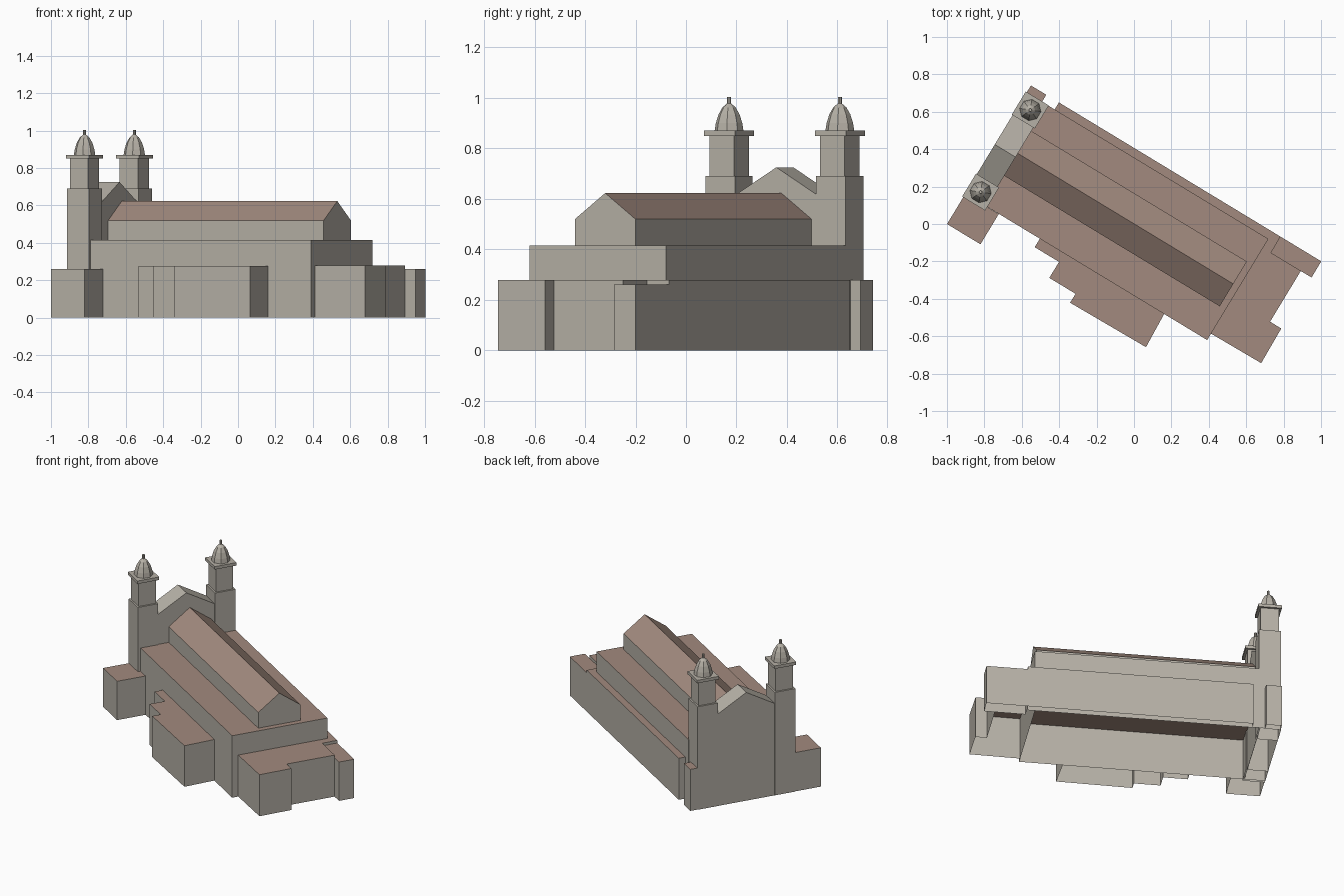
import bpy, bmesh, math
from mathutils import Matrix, Vector

cube = bpy.data.objects.get("Cube")
if cube:
    bpy.data.objects.remove(cube, do_unlink=True)

TURN = math.radians(-31.2)  # the nave runs diagonally across the site


def material(name, rgb):
    m = bpy.data.materials.new(name)
    m.use_nodes = True
    m.diffuse_color = (*rgb, 1)
    m.node_tree.nodes["Principled BSDF"].inputs["Base Color"].default_value = (*rgb, 1)
    return m


stone = material("pale stone", (0.47, 0.44, 0.385))
tile = material("brown roof", (0.36, 0.255, 0.21))


def finish(name, bm, roofed=False, open_base=True):
    """Store the mesh; upward faces become roof, the underside may stay open."""
    bmesh.ops.recalc_face_normals(bm, faces=bm.faces)
    bm.normal_update()
    if open_base:
        under = [f for f in bm.faces if f.normal.z < -0.9]
        bmesh.ops.delete(bm, geom=under, context='FACES_ONLY')
    for f in bm.faces:
        f.material_index = int(roofed and f.normal.z > 0.1)
    me = bpy.data.meshes.new(name)
    bm.to_mesh(me)
    bm.free()
    me.materials.append(stone)
    me.materials.append(tile)
    ob = bpy.data.objects.new(name, me)
    ob.rotation_euler.z = TURN
    bpy.context.collection.objects.link(ob)
    return ob


def extrude(points, offset):
    bm = bmesh.new()
    face = bm.faces.new([bm.verts.new(p) for p in points])
    new = bmesh.ops.extrude_face_region(bm, geom=[face], use_keep_orig=True)["geom"]
    moved = [v for v in new if isinstance(v, bmesh.types.BMVert)]
    bmesh.ops.translate(bm, verts=moved, vec=Vector(offset))
    return bm


def block(name, outline, z0, z1, roofed=True, open_base=True):
    bm = extrude([(u, v, z0) for u, v in outline], (0, 0, z1 - z0))
    return finish(name, bm, roofed, open_base)


def rect(u0, u1, v0, v1):
    return [(u0, v0), (u1, v0), (u1, v1), (u0, v1)]


def gabled(name, u0, u1, v0, v1, base, eave, ridge, roofed):
    mid = (v0 + v1) / 2
    profile = [(v0, base), (v1, base), (v1, eave), (mid, ridge), (v0, eave)]
    bm = extrude([(u0, v, z) for v, z in profile], (u1 - u0, 0, 0))
    return finish(name, bm, roofed)


# Main body and raised nave
block("aisle_block", rect(-0.73, 0.656, -0.328, 0.304), 0, 0.415)
gabled("raised_nave", -0.735, 0.62, -0.139, 0.141, 0.41, 0.52, 0.623, True)

# Thin inner ceiling, brown on both sides
ceiling = block("inner_ceiling", rect(-0.729, 0.655, -0.327, 0.303), 0.272, 0.277,
                open_base=False)
for poly in ceiling.data.polygons:
    poly.material_index = 1

# Low wings
block("left_wing", rect(-0.68, 0.705, 0.3, 0.348), 0, 0.278)
block("left_corner_stub", rect(-0.855, -0.759, 0.298, 0.348), 0, 0.278)
block("rear_corner_room", rect(0.705, 0.96, 0.247, 0.348), 0, 0.26)
block("rear_rooms", [(0.655, -0.288), (0.967, -0.284), (0.963, -0.07), (0.893, -0.07),
                     (0.893, 0.248), (0.706, 0.248), (0.706, 0.304), (0.655, 0.304)], 0, 0.278)
block("side_annex", [(-0.39, -0.327), (-0.39, -0.381), (-0.238, -0.381), (-0.238, -0.481),
                     (-0.074, -0.481), (-0.074, -0.537), (0.396, -0.53), (0.387, -0.327)],
      0, 0.275)
block("front_corner_room", rect(-0.855, -0.646, -0.518, -0.329), 0, 0.26)

# Entrance wall with its gable between the towers
gabled("entrance_gable", -0.857, -0.727, -0.212, 0.168, 0, 0.615, 0.725, False)


def ring(bm, radius, z, cu, cv, sides=8):
    verts = []
    for i in range(sides):
        a = 2 * math.pi * (i + 0.5) / sides
        verts.append(bm.verts.new((cu + radius * math.cos(a), cv + radius * math.sin(a), z)))
    return verts


def dome(name, cu, cv):
    bm = bmesh.new()
    profile = [(0.058, 0.868), (0.053, 0.9), (0.042, 0.935), (0.026, 0.963),
               (0.008, 0.978), (0.008, 1.003)]
    rings = [ring(bm, r, z, cu, cv) for r, z in profile]
    for low, high in zip(rings, rings[1:]):
        for i in range(len(low)):
            j = (i + 1) % len(low)
            bm.faces.new((low[i], low[j], high[j], high[i]))
    bm.faces.new(rings[0][::-1])
    bm.faces.new(rings[-1])
    return finish(name, bm)


# Twin towers: lower shaft, belfry, cornice slab and faceted dome
for side, cv in (("right", -0.279), ("left", 0.234)):
    cu = -0.79
    for part, half, z0, z1 in (("shaft", 0.068, 0, 0.69), ("belfry", 0.057, 0.69, 0.852),
                               ("cornice", 0.072, 0.85, 0.87)):
        block(f"{side}_tower_{part}", rect(cu - half, cu + half, cv - half, cv + half),
              z0, z1, roofed=False, open_base=part != "cornice")
    dome(f"{side}_tower_dome", cu, cv)
